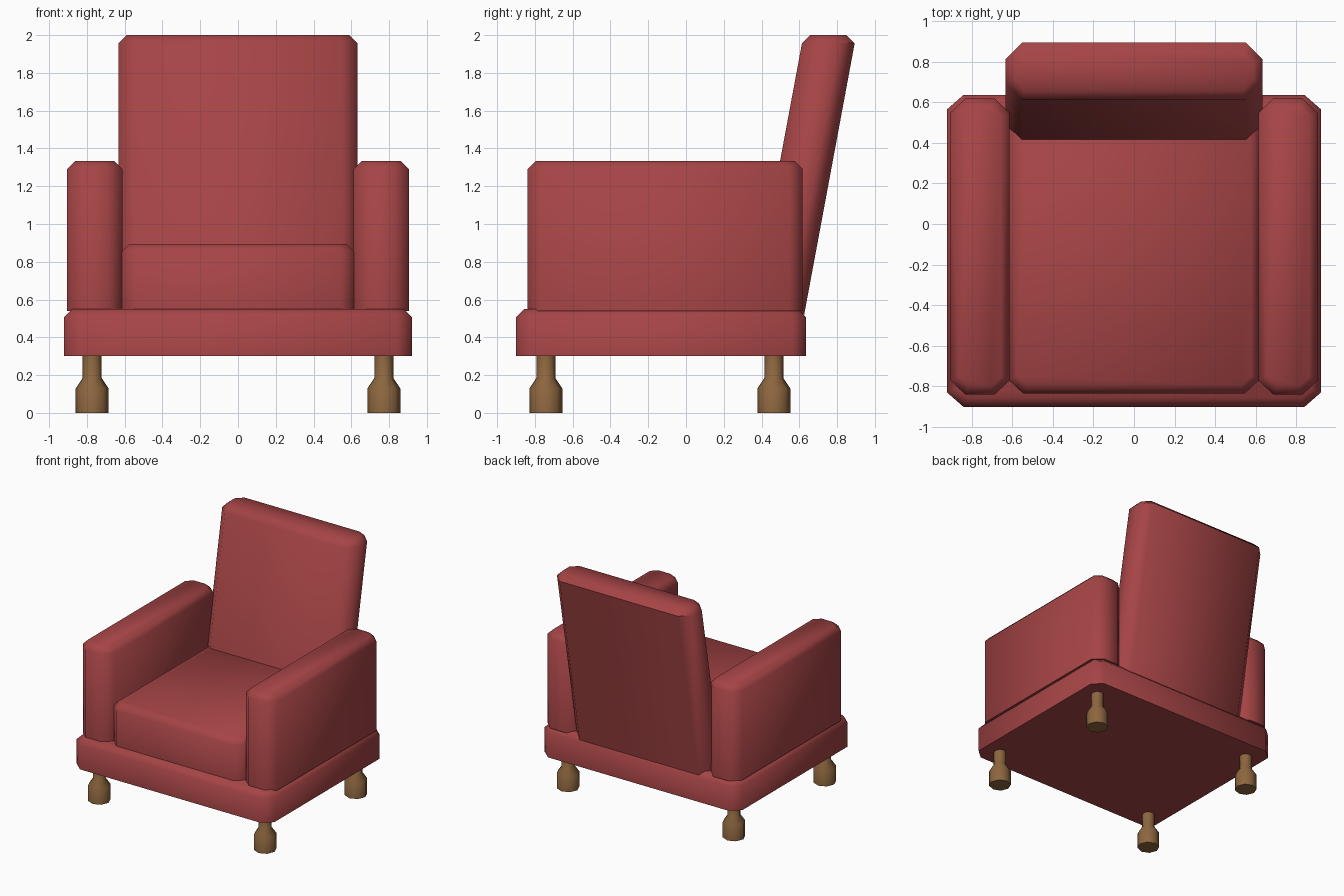
import bpy, bmesh, math

if "Cube" in bpy.data.objects:
    bpy.data.objects.remove(bpy.data.objects["Cube"])


def material(name, colour):
    m = bpy.data.materials.new(name)
    m.diffuse_color = (*colour, 1)
    m.use_nodes = True
    m.node_tree.nodes["Principled BSDF"].inputs["Base Color"].default_value = m.diffuse_color
    return m


RED = material("red upholstery", (0.38, 0.058, 0.06))
WOOD = material("brown wood", (0.27, 0.135, 0.05))


def loft(name, rings, mat, angle):
    """Skin a stack of equal rings and close both ends."""
    bm = bmesh.new()
    loops = [[bm.verts.new(p) for p in ring] for ring in rings]
    for a, b in zip(loops, loops[1:]):
        n = len(a)
        for i in range(n):
            bm.faces.new((a[i], a[(i + 1) % n], b[(i + 1) % n], b[i]))
    bm.faces.new(loops[0][::-1])
    bm.faces.new(loops[-1])
    bmesh.ops.recalc_face_normals(bm, faces=bm.faces)
    me = bpy.data.meshes.new(name)
    bm.to_mesh(me)
    bm.free()
    me.materials.append(mat)
    ob = bpy.data.objects.new(name, me)
    bpy.context.collection.objects.link(ob)
    bpy.ops.object.select_all(action='DESELECT')
    ob.select_set(True)
    bpy.context.view_layer.objects.active = ob
    bpy.ops.object.shade_smooth_by_angle(angle=math.radians(angle))
    return ob


def cut_rect(x0, x1, y0, y1, cx, cy, z):
    """Rectangle with cut corners at height z."""
    return [(x0 + cx, y0, z), (x1 - cx, y0, z), (x1, y0 + cy, z), (x1, y1 - cy, z),
            (x1 - cx, y1, z), (x0 + cx, y1, z), (x0, y1 - cy, z), (x0, y0 + cy, z)]


def cushion(name, x, y, z, cx=0.075, cy=0.07, edge=0.043, lean=0.0):
    """Padded block: cut vertical corners, bevelled top, sharp bottom, optional lean."""
    top = z[1] - edge
    rings = [cut_rect(*x, *y, cx, cy, z[0]), cut_rect(*x, *y, cx, cy, top),
             cut_rect(x[0] + edge, x[1] - edge, y[0] + edge, y[1] - edge,
                      cx - edge * 0.58, cy - edge * 0.58, z[1])]
    rings = [[(px, py + lean * (min(pz, top) - top), pz) for px, py, pz in r] for r in rings]
    return loft(name, rings, RED, 50)


# Upholstered body
cushion("base", (-0.92, 0.92), (-0.9, 0.635), (0.3, 0.55), cx=0.08)
cushion("seat", (-0.62, 0.62), (-0.835, 0.55), (0.53, 0.893))
cushion("backrest", (-0.632, 0.632), (0.614, 0.893), (0.52, 2.0), cx=0.08, cy=0.08, lean=0.186)
for side, x in (("left", (-0.905, -0.612)), ("right", (0.612, 0.905))):
    cushion(side + "_arm", x, (-0.84, 0.618), (0.54, 1.333))

# Turned legs
LEG = [(0.087, 0), (0.087, 0.13), (0.05, 0.185), (0.05, 0.31)]
for row, y in (("front", -0.742), ("back", 0.465)):
    for side, x in (("left", -0.772), ("right", 0.772)):
        rings = [[(x + r * math.cos(math.tau * i / 8), y + r * math.sin(math.tau * i / 8), z)
                  for i in range(8)] for r, z in LEG]
        loft(f"{row}_{side}_leg", rings, WOOD, 50)
